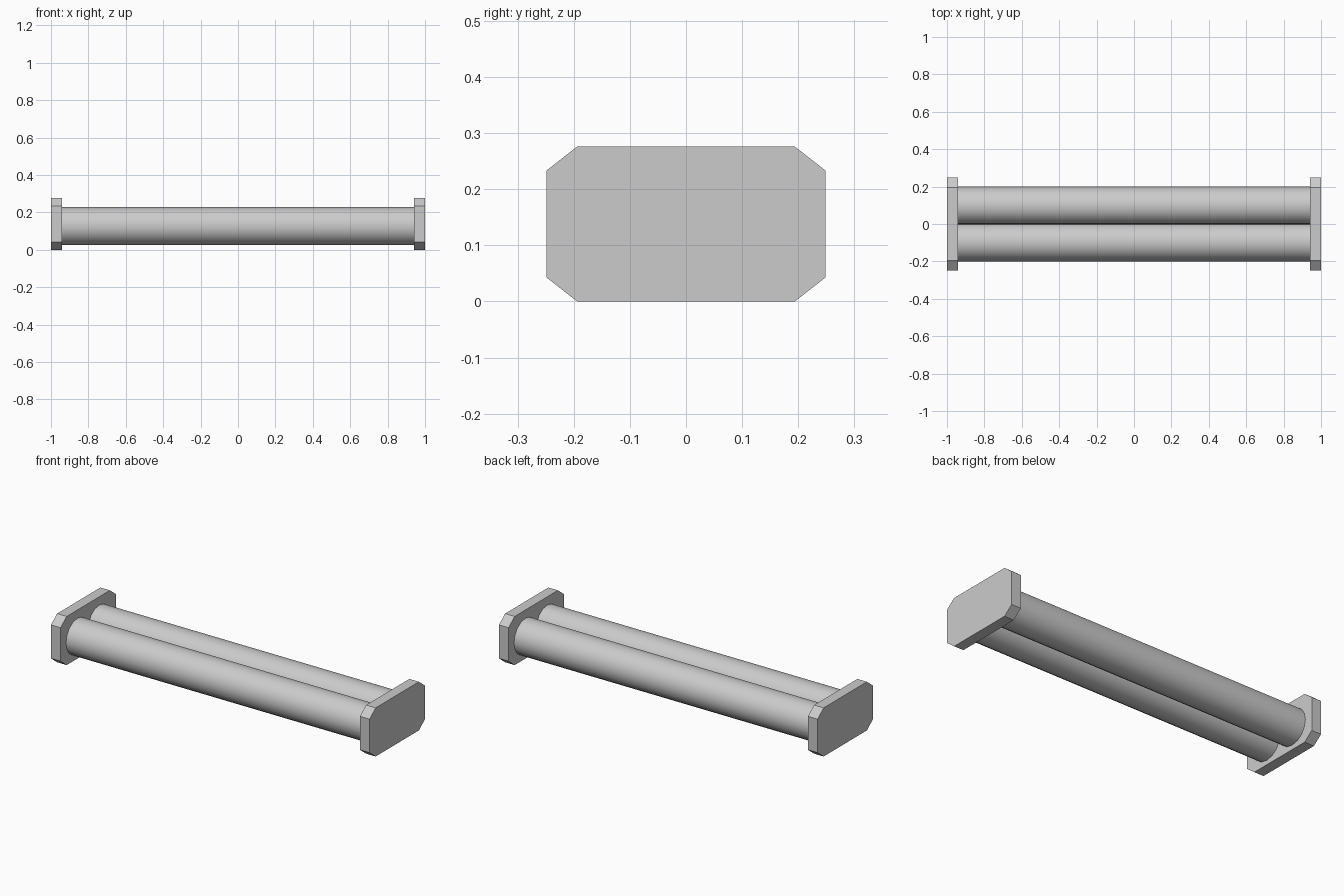
import bpy
import bmesh
import math
from mathutils import Matrix

cube = bpy.data.objects.get("Cube")
if cube:
    bpy.data.objects.remove(cube)

grey = bpy.data.materials.new("light_grey")
grey.use_nodes = True
colour = (0.6, 0.6, 0.6, 1)
grey.diffuse_color = colour
grey.node_tree.nodes["Principled BSDF"].inputs["Base Color"].default_value = colour

LENGTH, PLATE = 2.0, 0.06
MID_Z = 0.138


def add_object(name, bm):
    bmesh.ops.recalc_face_normals(bm, faces=bm.faces)
    mesh = bpy.data.meshes.new(name)
    bm.to_mesh(mesh)
    bm.free()
    mesh.materials.append(grey)
    obj = bpy.data.objects.new(name, mesh)
    bpy.context.collection.objects.link(obj)
    return obj


def end_plate(name, x):
    """Thick rectangle with chamfered corners, extruded along x."""
    bm = bmesh.new()
    hy, hz, cy, cz = 0.249, MID_Z, 0.055, 0.043
    outline = []
    for sy, sz in ((1, 1), (-1, 1), (-1, -1), (1, -1)):
        corner = [(sy * hy, sz * (hz - cz)), (sy * (hy - cy), sz * hz)]
        outline += corner if sy * sz > 0 else corner[::-1]
    face = bm.faces.new([bm.verts.new((x, y, MID_Z + z)) for y, z in outline])
    extruded = bmesh.ops.extrude_face_region(bm, geom=[face], use_keep_orig=True)
    verts = [g for g in extruded["geom"] if isinstance(g, bmesh.types.BMVert)]
    bmesh.ops.translate(bm, verts=verts, vec=(PLATE, 0, 0))
    add_object(name, bm)


def roller(name, y):
    """Smooth tube running between the plates."""
    bm = bmesh.new()
    place = Matrix.Translation((0, y, 0.127)) @ Matrix.Rotation(math.pi / 2, 4, "Y")
    bmesh.ops.create_cone(bm, cap_ends=True, segments=16, radius1=0.102,
                          radius2=0.102, depth=LENGTH - 2 * PLATE, matrix=place)
    obj = add_object(name, bm)
    bpy.ops.object.select_all(action="DESELECT")
    bpy.context.view_layer.objects.active = obj
    obj.select_set(True)
    bpy.ops.object.shade_smooth_by_angle(angle=math.radians(40))


# Plates closing both ends
end_plate("right_end_plate", -LENGTH / 2)
end_plate("left_end_plate", LENGTH / 2 - PLATE)

# Two parallel tubes
roller("front_tube", -0.098)
roller("back_tube", 0.098)
